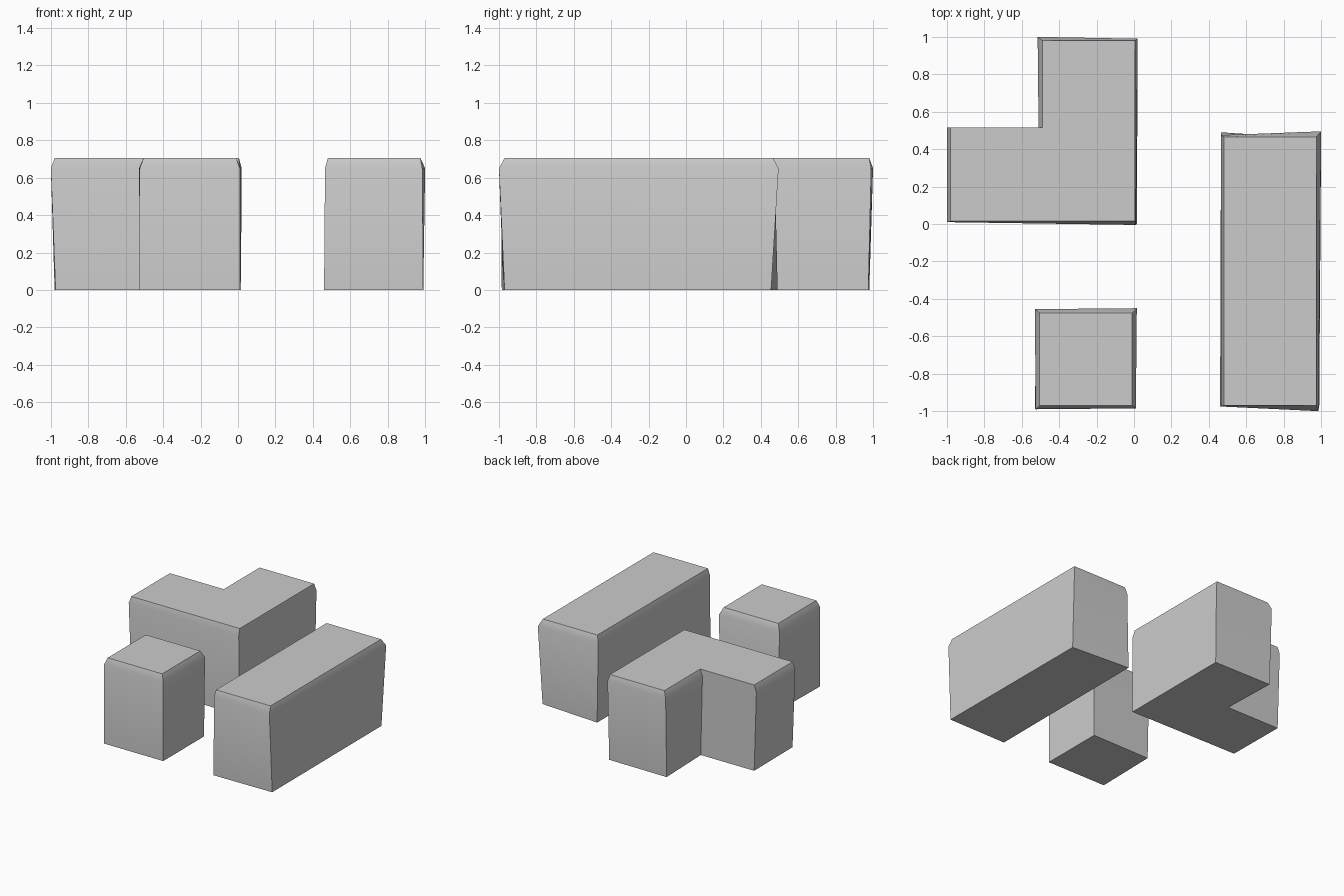
import bpy, bmesh

if "Cube" in bpy.data.objects:
    bpy.data.objects.remove(bpy.data.objects["Cube"])

TOP, SHOULDER = 0.705, 0.65


def block(name, base, shoulder, top):
    """Skin three stacked outlines: ground, flared shoulder, inset roof."""
    bm = bmesh.new()
    rings = [[bm.verts.new((x, y, z)) for x, y in pts]
             for pts, z in ((base, 0), (shoulder, SHOULDER), (top, TOP))]
    n = len(top)
    for low, high in zip(rings, rings[1:]):
        for i in range(n):
            j = (i + 1) % n
            bm.faces.new((low[i], low[j], high[j], high[i]))
    bm.faces.new(rings[0][::-1])
    bm.faces.new(rings[-1])
    bmesh.ops.recalc_face_normals(bm, faces=bm.faces)
    mesh = bpy.data.meshes.new(name)
    bm.to_mesh(mesh)
    bm.free()
    obj = bpy.data.objects.new(name, mesh)
    bpy.context.collection.objects.link(obj)
    bpy.ops.object.select_all(action='DESELECT')
    obj.select_set(True)
    bpy.context.view_layer.objects.active = obj
    bpy.ops.object.shade_smooth_by_angle(angle=0.55)


# Small square tower, front left
block("small_block",
      [(-.53, -.985), (.01, -.985), (.01, -.455), (-.52, -.46)],
      [(-.525, -.99), (.01, -.985), (.015, -.45), (-.53, -.455)],
      [(-.505, -.97), (-.01, -.97), (-.01, -.475), (-.505, -.475)])

# Long slab along the right side
block("long_block",
      [(.46, -.975), (.99, -.97), (.985, .455), (.465, .49)],
      [(.465, -.975), (.985, -1), (1, .495), (.465, .475)],
      [(.48, -.97), (.975, -.97), (.975, .465), (.48, .465)])

# L-shaped block, back left
block("corner_block",
      [(-.975, .01), (.015, 0), (.015, .975), (-.51, .98), (-.495, .515), (-.98, .515)],
      [(-1, .01), (.01, -.005), (.02, .99), (-.515, 1), (-.51, .515), (-1, .515)],
      [(-.98, .015), (.005, .015), (.005, .98), (-.49, .98), (-.49, .515), (-.98, .515)])
